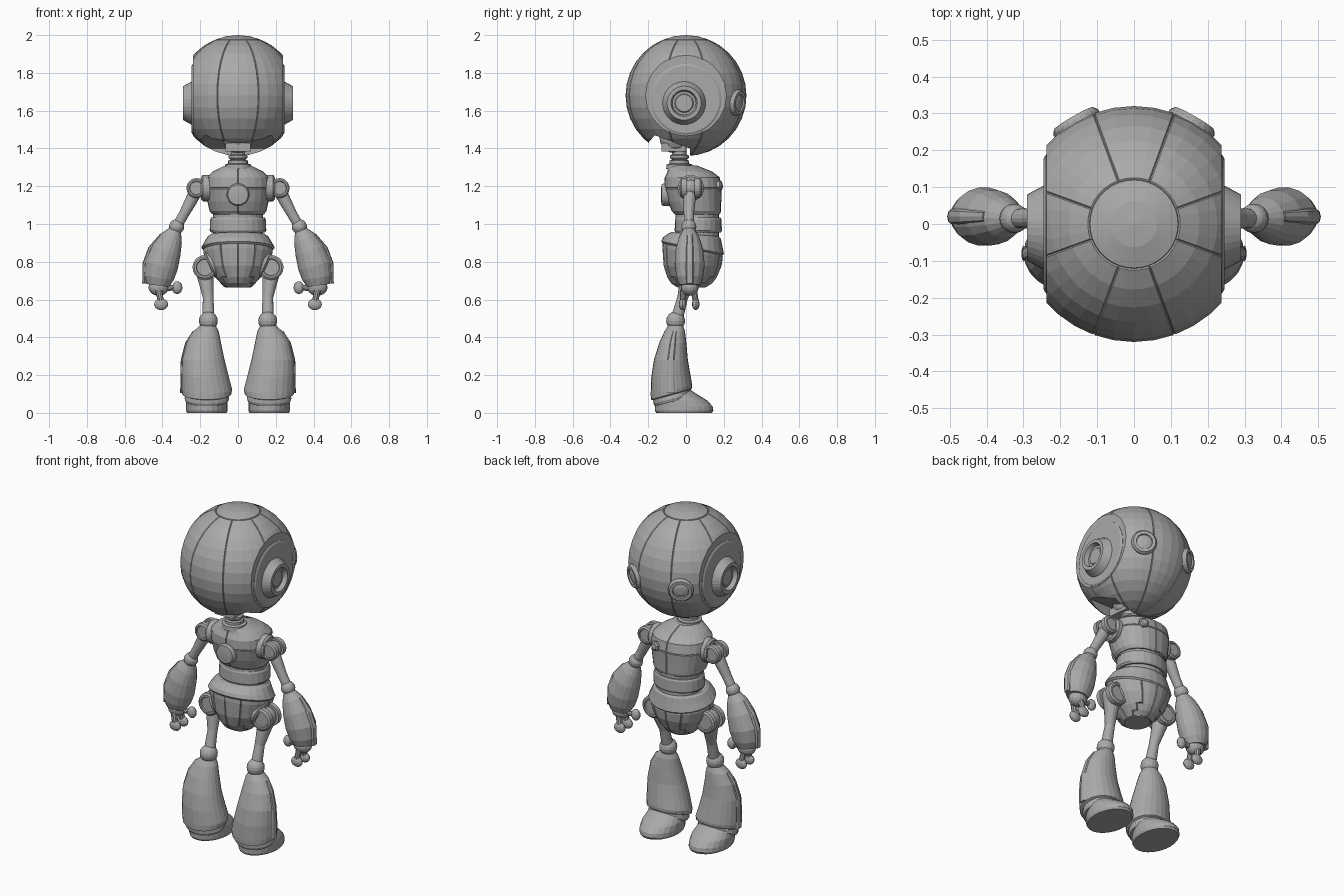
import bpy, bmesh, math
from mathutils import Vector, Matrix

grey = bpy.data.materials.new("plain grey")
grey.diffuse_color = (0.4, 0.4, 0.4, 1)


def finish(name, bm, mirror=False):
    bmesh.ops.recalc_face_normals(bm, faces=bm.faces)
    me = bpy.data.meshes.new(name)
    bm.to_mesh(me)
    bm.free()
    me.materials.append(grey)
    ob = bpy.data.objects.new(name, me)
    bpy.context.scene.collection.objects.link(ob)
    if mirror:
        ob.modifiers.new("Mirror", 'MIRROR').use_mirror_merge = False
    return ob


def skin(rings):
    """Bridge rings of points and cap both ends."""
    bm = bmesh.new()
    vs = [[bm.verts.new(p) for p in r] for r in rings]
    n = len(vs[0])
    for a, b in zip(vs, vs[1:]):
        for i in range(n):
            bm.faces.new((a[i], a[(i + 1) % n], b[(i + 1) % n], b[i]))
    bm.faces.new(vs[0])
    bm.faces.new(vs[-1])
    bmesh.ops.recalc_face_normals(bm, faces=bm.faces)
    return bm


def loft(rings, n=24, power=2.0):
    """Level oval rings: (x, y, z, rx, ry, tilt)."""
    out = []
    for r in rings:
        x, y, z, rx, ry = r[:5]
        tilt = r[5] if len(r) > 5 else 0
        ring = []
        for i in range(n):
            a = 2 * math.pi * i / n
            c, s = math.cos(a), math.sin(a)
            dx = math.copysign(abs(c) ** (2 / power), c) * rx
            dy = math.copysign(abs(s) ** (2 / power), s) * ry
            ring.append((x + dx, y + dy, z + tilt * dy))
        out.append(ring)
    return skin(out)


def tube(pts, n=16):
    """Rings square to a path: (x, y, z, ru, rv)."""
    P = [Vector(p[:3]) for p in pts]
    out = []
    for k, p in enumerate(pts):
        t = (P[min(k + 1, len(P) - 1)] - P[max(k - 1, 0)]).normalized()
        u = Vector((0, 1, 0)).cross(t).normalized()
        v = t.cross(u)
        out.append([P[k] + u * math.cos(2 * math.pi * i / n) * p[3]
                    + v * math.sin(2 * math.pi * i / n) * p[-1] for i in range(n)])
    return skin(out)


def lathe(center, axis, profile, n=24):
    """Turned part: profile of (radius, height along axis)."""
    q = Vector((0, 0, 1)).rotation_difference(Vector(axis))
    c = Vector(center)
    return skin([[c + q @ Vector((r * math.cos(2 * math.pi * i / n),
                                  r * math.sin(2 * math.pi * i / n), h)) for i in range(n)]
                 for r, h in profile])


def ball(center, r, u=16, v=10):
    r = r if isinstance(r, tuple) else (r, r, r)
    bm = bmesh.new()
    bmesh.ops.create_uvsphere(bm, u_segments=u, v_segments=v, radius=1,
                              matrix=Matrix.Translation(center) @ Matrix.Diagonal((*r, 1)))
    return bm


def panels(bm, key, gap=0.003, depth=0.004):
    """Split a surface into raised panels, leaving grooves between them."""
    groups = {}
    for f in bm.faces:
        groups.setdefault(key(f.calc_center_median()), []).append(f)
    for fs in groups.values():
        bmesh.ops.inset_region(bm, faces=fs, thickness=gap, depth=depth, use_even_offset=True)
    return bm


# Head: panelled sphere with flat sides and a neck notch
HC = Vector((0, 0, 1.68))


def head_key(c):
    d = c - HC
    if d.z > 0 and math.hypot(d.x, d.y) < d.z * math.tan(math.radians(22.5)):
        return "cap"
    a = math.degrees(math.atan2(abs(d.x), abs(d.y)))
    if a < 20:
        return ("end", d.y > 0)
    return ("side", d.x > 0) if a > 70 else ("quarter", d.x > 0, d.y > 0)


bm = panels(ball(HC, 0.316, 36, 16), head_key)
for s in (1, -1):
    cut = bmesh.ops.bisect_plane(bm, geom=bm.verts[:] + bm.edges[:] + bm.faces[:],
                                 plane_co=(s * 0.237, 0, 0), plane_no=(s, 0, 0), clear_outer=True)
    bmesh.ops.holes_fill(bm, edges=[e for e in cut["geom_cut"] if isinstance(e, bmesh.types.BMEdge)])
head = finish("head", bm)
notch = finish("notch_cutter", skin([[(x, -0.195, 1.2), (x, 0.02, 1.2), (x, 0.02, 1.40),
                                     (x, -0.165, 1.47), (x, -0.195, 1.435)] for x in (-0.5, 0.5)]))
notch.hide_render = True
mod = head.modifiers.new("Notch", 'BOOLEAN')
mod.operation, mod.object, mod.solver = 'DIFFERENCE', notch, 'EXACT'
bpy.context.view_layer.objects.active = head
bpy.ops.object.modifier_apply(modifier="Notch")
bpy.data.objects.remove(notch)

# Ears and eyes
X, Y = (1, 0, 0), (0, 1, 0)
finish("ear_plate", lathe((0.22, 0, 1.66), X, [(0.188, 0), (0.188, 0.019), (0.178, 0.025)], 32), True)
finish("ear", lathe((0.235, -0.01, 1.64), X, [(0.118, 0), (0.112, 0.015), (0.09, 0.055), (0.07, 0.055),
                                              (0.062, 0.03), (0.05, 0.03), (0.045, 0.036)], 32), True)
eye_dir = Vector((0.5, 0.86, -0.1)).normalized()
finish("eye", lathe(HC + Vector((0.143, 0.25, -0.035)), eye_dir,
                    [(0.07, 0), (0.07, 0.03), (0.062, 0.042), (0.045, 0.042),
                     (0.042, 0.034), (0.02, 0.04)], 24), True)

# Neck
finish("neck_ball", ball((0, -0.06, 1.455), 0.08))
finish("neck", lathe((0, -0.035, 1.29), (0, 0, 1),
                     [(0.07, 0), (0.068, 0.025), (0.052, 0.03), (0.052, 0.045), (0.04, 0.05),
                      (0.05, 0.06), (0.05, 0.072), (0.038, 0.078), (0.038, 0.14)], 20))
finish("neck_collar", skin([[(-0.065, -0.13, z), (0.065, -0.13, z), (0.05, 0, z), (-0.05, 0, z)]
                            for z in (1.385, 1.43)]))

# Torso
chest = loft([(0, 0.06, 1.055, 0.135, 0.118), (0, 0.055, 1.07, 0.147, 0.127), (0, 0.045, 1.12, 0.158, 0.138),
              (0, 0.038, 1.19, 0.17, 0.148), (0, 0.033, 1.245, 0.163, 0.142), (0, 0.02, 1.275, 0.13, 0.115),
              (0, -0.015, 1.305, 0.07, 0.075)], 24, 2.2)
finish("chest", panels(chest, lambda c: (c.x > 0, c.z > 1.19)))
finish("spine_disc", lathe((0, -0.06, 1.155), (0, -1, 0),
                           [(0.06, 0), (0.06, 0.06), (0.053, 0.07), (0.02, 0.073)]))
finish("chest_nut", lathe((0.07, 0.14, 1.2), (0.25, 0.95, 0.1), [(0.03, 0), (0.03, 0.045), (0.02, 0.052)], 6))
finish("waist_core", loft([(0, 0.06, 0.9, 0.132, 0.115), (0, 0.06, 1.07, 0.132, 0.115)]))
waist = loft([(0, 0.065, 0.955, 0.143, 0.12), (0, 0.065, 0.965, 0.15, 0.125),
              (0, 0.065, 1.025, 0.147, 0.123), (0, 0.065, 1.035, 0.141, 0.118)])
finish("waist_band", waist)

# Pelvis
finish("hip_rim", loft([(0, 0.05, 0.945, 0.145, 0.125, -0.1), (0, 0.045, 0.935, 0.16, 0.14, -0.1),
                        (0, 0.035, 0.905, 0.178, 0.158, -0.15), (0, 0.035, 0.875, 0.195, 0.166, -0.2),
                        (0, 0.035, 0.865, 0.185, 0.158, -0.2)]))
pelvis = loft([(0, 0.035, 0.88, 0.18, 0.154, -0.2), (0, 0.035, 0.85, 0.18, 0.156, -0.15),
               (0, 0.035, 0.78, 0.158, 0.15), (0, 0.032, 0.72, 0.118, 0.128),
               (0, 0.03, 0.69, 0.09, 0.107), (0, 0.03, 0.668, 0.07, 0.075)])
finish("pelvis", panels(pelvis, lambda c: (abs(c.x) < 0.07, c.y > 0.035, c.x > 0)))

# Shoulders and hips: socket, ball and two ringed plates
for part, c, r, gap, sock, axis in (
        ("shoulder", (0.22, 0.025, 1.19), 0.053, 0.02, 0.07, (1, 0, 0)),
        ("hip", (0.175, 0.02, 0.77), 0.066, 0.025, 0.08, (0.9, 0, -0.4))):
    c = Vector(c)
    a = Vector(axis).normalized()
    finish(part + "_socket", lathe(c - a * 0.09, a, [(sock * 0.9, 0), (sock, 0.02), (sock, 0.055),
                                                     (sock * 0.85, 0.065)]), True)
    finish(part + "_ball", ball(c, r * 0.85), True)
    for s in (1, -1):
        finish(part + "_plate", lathe(c + Vector((0, s * gap, 0)), (0, s, 0),
                                      [(r, 0), (r, 0.028), (r * 0.85, 0.036), (r * 0.7, 0.036),
                                       (r * 0.65, 0.03), (r * 0.2, 0.03)], 20), True)

# Arms
finish("upper_arm", tube([(0.22, 0.02, 1.18, 0.034), (0.25, 0.018, 1.12, 0.032), (0.285, 0.015, 1.055, 0.027),
                          (0.325, 0.015, 0.985, 0.026)]), True)
finish("elbow", ball((0.325, 0.015, 0.985), 0.04), True)
finish("forearm", tube([(0.33, 0.015, 0.968, 0.032), (0.352, 0.016, 0.925, 0.06, 0.055),
                        (0.38, 0.018, 0.86, 0.08, 0.074), (0.407, 0.02, 0.78, 0.09, 0.08),
                        (0.42, 0.02, 0.715, 0.08, 0.07), (0.425, 0.02, 0.675, 0.06, 0.055)], 18), True)
finish("forearm_fin", tube([(0.405, 0.02, 0.945, 0.008, 0.015), (0.462, 0.02, 0.87, 0.014, 0.02),
                            (0.492, 0.02, 0.79, 0.014, 0.022), (0.496, 0.02, 0.685, 0.011, 0.02)], 8), True)
finish("hand", ball((0.42, 0.02, 0.665), (0.054, 0.047, 0.045)), True)
for y in (-0.018, 0.052):
    finish("finger", tube([(0.42, y * 0.8, 0.65, 0.018), (0.407, y, 0.585, 0.016)], 10), True)
    finish("fingertip", ball((0.407, y, 0.575), (0.037, 0.02, 0.031), 12, 8), True)
finish("thumb", tube([(0.39, 0.02, 0.66, 0.016), (0.33, 0.02, 0.663, 0.014)], 10), True)
finish("thumb_tip", ball((0.322, 0.02, 0.663), (0.028, 0.022, 0.034), 12, 8), True)

# Legs
finish("thigh", tube([(0.178, 0.02, 0.76, 0.05), (0.168, 0.005, 0.69, 0.039), (0.158, -0.018, 0.61, 0.028),
                      (0.157, -0.045, 0.51, 0.032)]), True)
finish("knee", ball((0.157, -0.055, 0.487), 0.05), True)
finish("shin", loft([(0.16, -0.055, 0.462, 0.042, 0.04), (0.17, -0.06, 0.43, 0.068, 0.055),
                     (0.182, -0.07, 0.37, 0.092, 0.072), (0.184, -0.08, 0.28, 0.113, 0.09),
                     (0.175, -0.081, 0.2, 0.124, 0.103, 0.1), (0.165, -0.077, 0.125, 0.134, 0.11, 0.2),
                     (0.165, -0.077, 0.1, 0.13, 0.109, 0.27), (0.165, -0.077, 0.095, 0.115, 0.1, 0.27)]), True)
finish("shin_rib", tube([(0.235, -0.06, 0.43, 0.006, 0.01), (0.273, -0.07, 0.37, 0.007, 0.015),
                         (0.296, -0.08, 0.28, 0.007, 0.018), (0.298, -0.08, 0.2, 0.007, 0.02),
                         (0.299, -0.08, 0.105, 0.007, 0.022)], 8), True)
finish("ankle_cuff", loft([(0.165, -0.07, 0.06, 0.112, 0.094, 0.27), (0.165, -0.072, 0.075, 0.118, 0.1, 0.27),
                           (0.165, -0.075, 0.105, 0.113, 0.1, 0.27)]), True)
finish("foot", loft([(0.165, -0.01, 0, 0.105, 0.148), (0.165, -0.01, 0.012, 0.11, 0.155),
                     (0.165, -0.012, 0.035, 0.11, 0.153), (0.165, -0.025, 0.065, 0.109, 0.138),
                     (0.165, -0.045, 0.095, 0.1, 0.11), (0.165, -0.06, 0.125, 0.075, 0.08)]), True)
